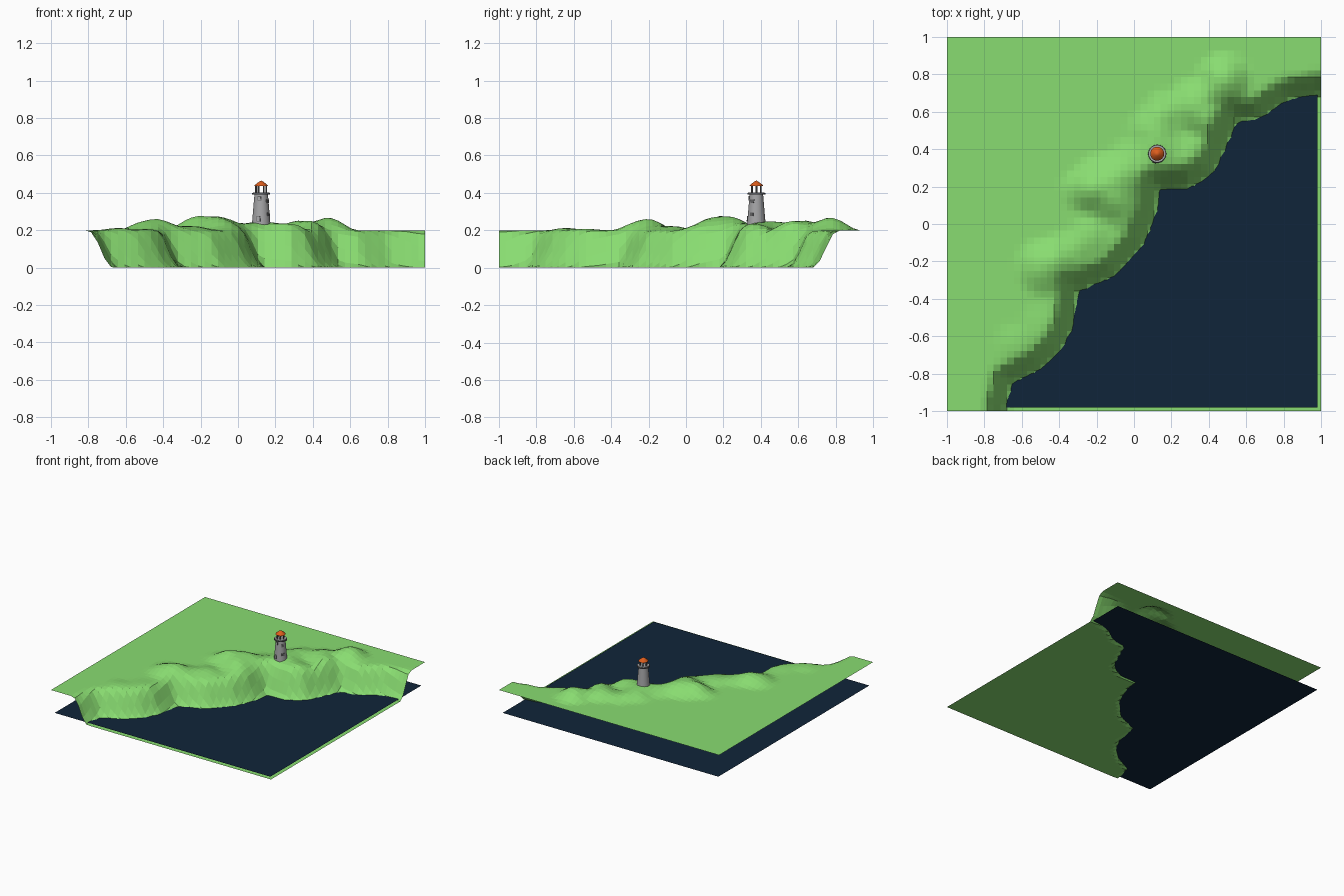
import bpy, bmesh, math
from mathutils import Vector

if "Cube" in bpy.data.objects:
    bpy.data.objects.remove(bpy.data.objects["Cube"])


def material(name, rgb):
    m = bpy.data.materials.new(name)
    m.diffuse_color = (*rgb, 1)
    m.use_nodes = True
    m.node_tree.nodes["Principled BSDF"].inputs["Base Color"].default_value = m.diffuse_color
    return m


GRASS = material("grass green", (0.25, 0.72, 0.165))
SEA = material("deep navy", (0.005, 0.018, 0.042))
STONE = material("stone grey", (0.38, 0.38, 0.39))
TRIM = material("dark grey", (0.12, 0.12, 0.125))
ROOF = material("roof orange", (0.72, 0.11, 0.012))


def add_object(name, bm, mat, smooth=False):
    me = bpy.data.meshes.new(name)
    bm.to_mesh(me)
    bm.free()
    me.materials.append(mat)
    ob = bpy.data.objects.new(name, me)
    bpy.context.collection.objects.link(ob)
    if smooth:
        bpy.context.view_layer.objects.active = ob
        ob.select_set(True)
        bpy.ops.object.shade_smooth_by_angle(angle=math.radians(35))
        ob.select_set(False)
    return ob


# Waterline of the scalloped cliff, from the front edge to the right edge
COAST = [Vector(p) for p in (
    (-0.69, -1.2), (-0.69, -0.98), (-0.66, -0.85), (-0.5, -0.77), (-0.4, -0.68),
    (-0.33, -0.55), (-0.31, -0.36), (-0.1, -0.27), (0.05, -0.1), (0.11, 0.05),
    (0.13, 0.19), (0.3, 0.2), (0.42, 0.27), (0.48, 0.4), (0.55, 0.56),
    (0.67, 0.57), (0.82, 0.67), (0.98, 0.7), (1.2, 0.7))]
# Cliff cross-section: distance inland, height
CLIFF = [(-0.015, 0), (0.0, 0.012), (0.03, 0.06), (0.06, 0.135), (0.08, 0.175),
         (0.1, 0.194), (0.13, 0.2)]
# Hills along the cliff edge: x, y, radius, height
HILLS = [(-0.48, -0.23, 0.17, 0.052), (-0.37, -0.17, 0.15, 0.03),
         (-0.24, -0.07, 0.13, 0.022), (-0.15, 0.2, 0.2, 0.075),
         (-0.28, 0.18, 0.13, 0.03), (0.0, 0.3, 0.18, 0.035),
         (0.12, 0.49, 0.17, 0.045), (0.13, 0.36, 0.14, 0.025),
         (0.27, 0.36, 0.15, 0.035), (0.33, 0.63, 0.17, 0.052),
         (0.48, 0.77, 0.16, 0.068), (0.16, 0.62, 0.11, 0.022),
         (0.42, 0.53, 0.12, 0.03), (-0.05, 0.08, 0.14, 0.03),
         (-0.64, -0.64, 0.12, 0.012), (-0.5, -0.55, 0.14, 0.008)]


def interp(table, x):
    if x <= table[0][0]:
        return table[0][1]
    for (x0, y0), (x1, y1) in zip(table, table[1:]):
        if x <= x1:
            return y0 + (y1 - y0) * (x - x0) / (x1 - x0)
    return table[-1][1]


COAST_UV = [(p.x + p.y, p.y - p.x) for p in COAST]


def inland(p):
    best = 9
    for a, b in zip(COAST, COAST[1:]):
        t = max(0, min(1, (p - a).dot(b - a) / (b - a).length_squared))
        best = min(best, (p - a.lerp(b, t)).length)
    return best if p.y - p.x > interp(COAST_UV, p.x + p.y) else -best


def height(x, y):
    d = inland(Vector((x, y)))
    z = interp(CLIFF, d)
    fade = max(0, min(1, (d - 0.02) / 0.1))
    for hx, hy, r, h in HILLS:
        q = ((x - hx) ** 2 + (y - hy) ** 2) / r ** 2
        if q < 1:
            z += h * (1 - q) ** 2 * fade
    return z


# Terrain: an open height sheet with the seabed at z = 0
bm = bmesh.new()
bmesh.ops.create_grid(bm, x_segments=56, y_segments=56, size=1)
for v in bm.verts:
    v.co.z = height(v.co.x, v.co.y)
add_object("cliff_terrain", bm, GRASS)

# Sea: a plane just above the seabed that runs under the land
bm = bmesh.new()
bmesh.ops.create_grid(bm, x_segments=1, y_segments=1, size=0.98)
bmesh.ops.translate(bm, verts=bm.verts, vec=(0, 0, 0.01))
add_object("sea", bm, SEA)

# Lighthouse
CX, CY = 0.124, 0.376


def lathe(name, profile, mat, sides=24):
    bm = bmesh.new()
    verts = [bm.verts.new((CX + r, CY, z)) for r, z in profile]
    edges = [bm.edges.new(e) for e in zip(verts, verts[1:])]
    bmesh.ops.spin(bm, geom=verts + edges, cent=(CX, CY, 0), axis=(0, 0, 1),
                   angle=2 * math.pi, steps=sides)
    bmesh.ops.remove_doubles(bm, verts=bm.verts, dist=1e-5)
    bmesh.ops.recalc_face_normals(bm, faces=bm.faces)
    return add_object(name, bm, mat, True)


lathe("tower", [(0, 0.215), (0.051, 0.215), (0.036, 0.392), (0, 0.392)], STONE)
lathe("gallery", [(0, 0.39), (0.048, 0.39), (0.048, 0.4), (0, 0.4)], TRIM)
lathe("gallery_floor", [(0, 0.4), (0.044, 0.4), (0.044, 0.403), (0, 0.403)], STONE)
lathe("roof", [(0, 0.436), (0.037, 0.436), (0.034, 0.442), (0.012, 0.459), (0, 0.466)], ROOF)

# Lantern posts
bm = bmesh.new()
for i in range(6):
    a = math.radians(60 * i)
    geo = bmesh.ops.create_cone(bm, cap_ends=True, segments=8, radius1=0.005,
                                radius2=0.005, depth=0.04)
    bmesh.ops.translate(bm, verts=geo["verts"], vec=(
        CX + 0.027 * math.cos(a), CY + 0.027 * math.sin(a), 0.42))
add_object("lantern_posts", bm, TRIM)


# Window and door plates set on the tapered tower wall
def plate(name, angle, z, w, h, mat, lift=0.0):
    a = math.radians(angle)
    r = 0.051 - (z - 0.215) * 0.085 + lift
    bm = bmesh.new()
    bmesh.ops.create_cube(bm, size=1)
    for v in bm.verts:
        out, side, up = v.co.x * 0.006, v.co.y * w, v.co.z * h
        out += r - up * 0.085
        v.co = (CX + out * math.cos(a) - side * math.sin(a),
                CY + out * math.sin(a) + side * math.cos(a), z + up)
    add_object(name, bm, mat)


for label, angle, z, h in (("door", -107, 0.262, 0.03), ("front_window", -103, 0.37, 0.024),
                           ("lower_window", -32, 0.285, 0.02), ("upper_window", -32, 0.355, 0.02)):
    plate(label + "_frame", angle, z, 0.02, h, TRIM)
    if angle < -90:
        plate(label, angle, z, 0.014, h - 0.006, STONE, 0.001)
